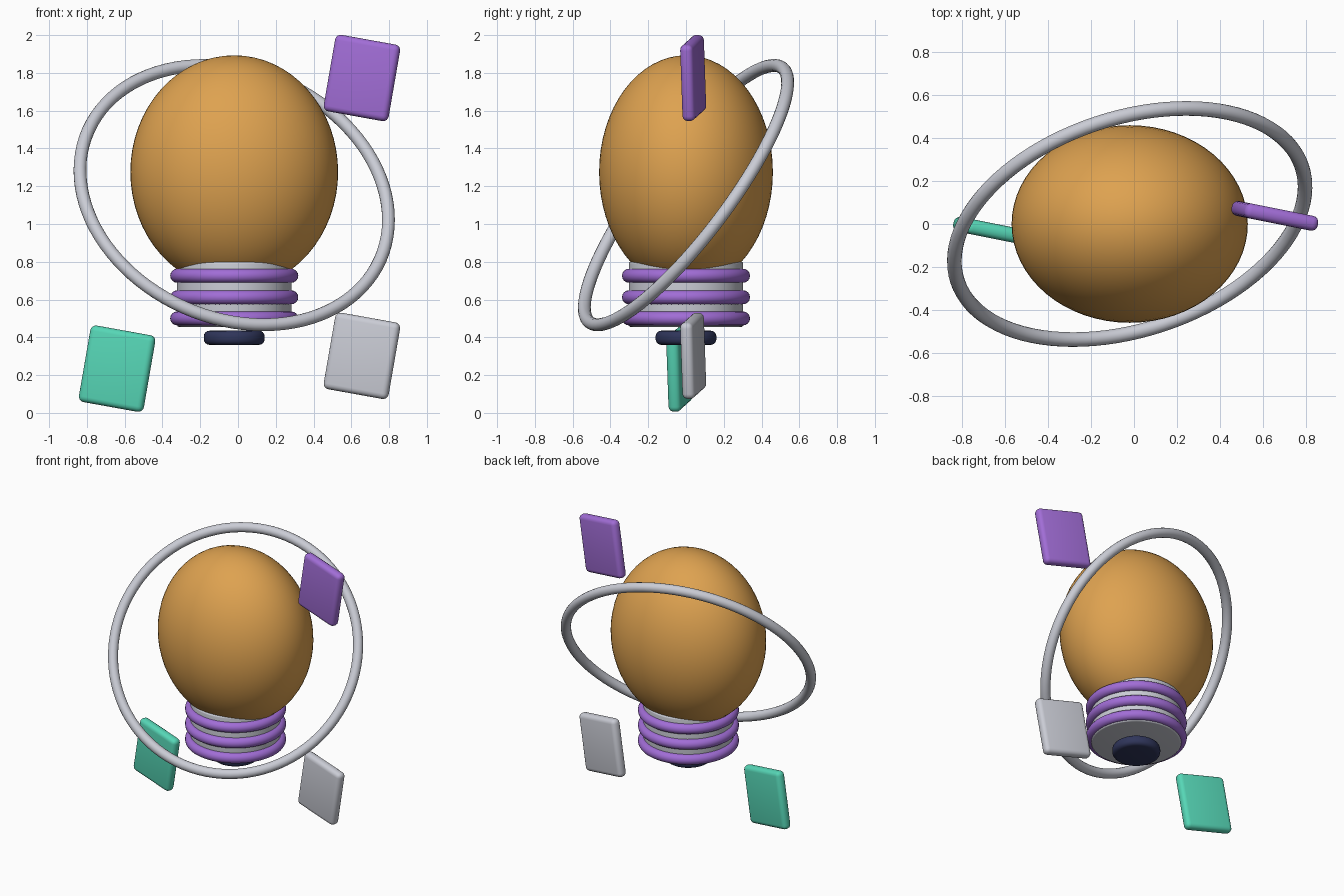
import bpy, math
from mathutils import Vector, Matrix

if "Cube" in bpy.data.objects:
    bpy.data.objects.remove(bpy.data.objects["Cube"])


def srgb(r, g, b):
    lin = [((c / 255 + 0.055) / 1.055) ** 2.4 for c in (r, g, b)]
    return (*lin, 1.0)


def material(name, rgb):
    m = bpy.data.materials.new(name)
    m.diffuse_color = srgb(*rgb)
    m.use_nodes = True
    m.node_tree.nodes["Principled BSDF"].inputs["Base Color"].default_value = m.diffuse_color
    return m


AMBER = material("amber", (222, 162, 80))
PURPLE = material("purple", (161, 109, 214))
TEAL = material("teal", (86, 214, 182))
SILVER = material("silver", (202, 204, 213))
NAVY = material("navy", (47, 53, 90))
CX = -0.02  # bulb axis


def finish(name, mat, bevel=0.0, segments=4):
    ob = bpy.context.object
    ob.name = name
    ob.data.materials.append(mat)
    if bevel:
        bpy.ops.object.transform_apply(location=False, rotation=False, scale=True)
        mod = ob.modifiers.new("rounded_edges", 'BEVEL')
        mod.width = bevel
        mod.segments = segments
        bpy.ops.object.modifier_apply(modifier=mod.name)
    bpy.ops.object.shade_smooth_by_angle(angle=math.radians(40))
    return ob


def disc(name, mat, radius, z0, z1, bevel):
    bpy.ops.mesh.primitive_cylinder_add(vertices=64, radius=radius, depth=z1 - z0,
                                        location=(CX, 0, (z0 + z1) / 2))
    return finish(name, mat, bevel)


def hoop(name, mat, major, minor, loc, normal=(0, 0, 1)):
    rot = Vector(normal).to_track_quat('Z', 'Y').to_euler()
    bpy.ops.mesh.primitive_torus_add(major_radius=major, minor_radius=minor,
                                     major_segments=96, minor_segments=16,
                                     location=loc, rotation=rot)
    return finish(name, mat)


# Glass bulb
bpy.ops.mesh.primitive_uv_sphere_add(segments=64, ring_count=32, location=(CX, 0, 1.275))
bpy.context.object.scale = (0.55, 0.46, 0.618)
bpy.ops.object.transform_apply(location=False, rotation=False, scale=True)
finish("bulb", AMBER)

# Socket with three thread rings and the bottom contact
disc("socket", SILVER, 0.303, 0.455, 0.80, 0.012)
for i, z in enumerate((0.50, 0.612, 0.726)):
    hoop(f"thread_ring_{i + 1}", PURPLE, 0.302, 0.037, (CX, 0, z))
disc("contact", NAVY, 0.161, 0.36, 0.435, 0.03)

# Tilted orbit ring
hoop("orbit_ring", SILVER, 0.845, 0.034, (CX, 0, 1.153), (0.257, -0.771, 0.583))

# Floating tilted cards
u = Vector((1, -0.2, -0.18)).normalized()
v = Vector((0.2, -0.04, 1))
v = (v - u * v.dot(u)).normalized()
w = v.cross(u)
tilt = Matrix((u, w, v)).transposed().to_euler()
for name, mat, loc in (("upper_card", PURPLE, (0.656, 0.038, 1.773)),
                       ("lower_right_card", SILVER, (0.656, 0.038, 0.302)),
                       ("lower_left_card", TEAL, (-0.640, -0.036, 0.234))):
    bpy.ops.mesh.primitive_cube_add(size=1, location=loc, rotation=tilt)
    bpy.context.object.scale = (0.354, 0.07, 0.411)
    finish(name, mat, 0.03)
